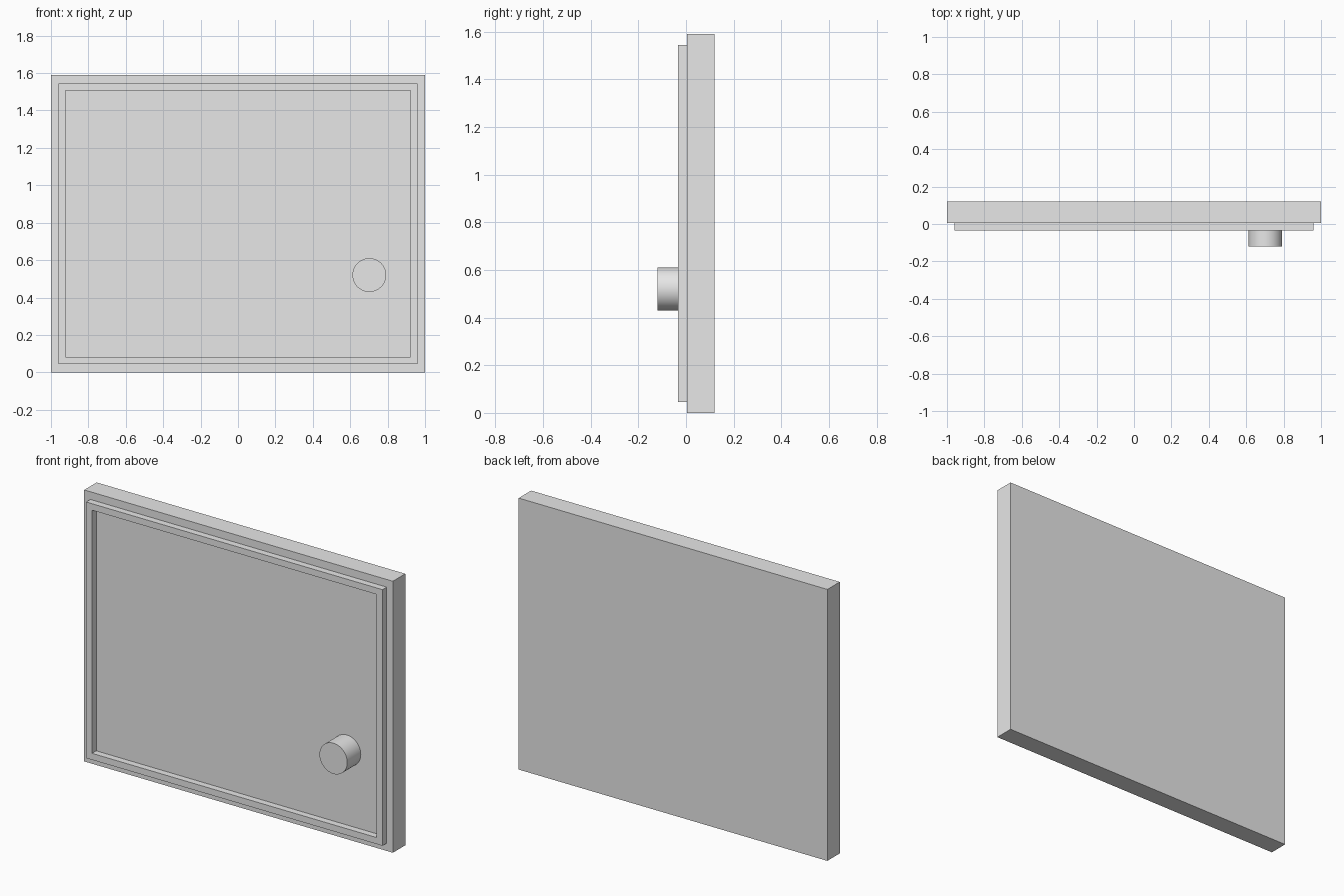
import bpy
import bmesh
import math
from mathutils import Matrix

if "Cube" in bpy.data.objects:
    bpy.data.objects.remove(bpy.data.objects["Cube"], do_unlink=True)

# Single light grey material
grey = bpy.data.materials.new("light_grey")
grey.use_nodes = True
colour = (0.8, 0.8, 0.8, 1)
grey.diffuse_color = colour
grey.node_tree.nodes["Principled BSDF"].inputs["Base Color"].default_value = colour

HEIGHT = 1.59
MID = HEIGHT / 2
FRONT = 0.005  # y of the panel's front face
BACK = 0.12


def finish(name, bm):
    bmesh.ops.recalc_face_normals(bm, faces=bm.faces)
    mesh = bpy.data.meshes.new(name)
    bm.to_mesh(mesh)
    bm.free()
    mesh.materials.append(grey)
    obj = bpy.data.objects.new(name, mesh)
    bpy.context.collection.objects.link(obj)
    return obj


def rectangle(bm, half_x, half_z, y):
    corners = ((-1, -1), (1, -1), (1, 1), (-1, 1))
    return [bm.verts.new((sx * half_x, y, MID + sz * half_z)) for sx, sz in corners]


# Door panel
bm = bmesh.new()
size = Matrix.Diagonal((2, BACK - FRONT, HEIGHT, 1))
place = Matrix.Translation((0, (FRONT + BACK) / 2, MID))
bmesh.ops.create_cube(bm, size=1, matrix=place @ size)
finish("door_panel", bm)

# Raised rim: a mitred ring with a rectangular section
bm = bmesh.new()
outer, inner = (0.96, 0.75), (0.922, 0.712)
rim_front = -0.034
loops = [rectangle(bm, *outer, FRONT), rectangle(bm, *outer, rim_front),
         rectangle(bm, *inner, rim_front), rectangle(bm, *inner, FRONT)]
for k in range(4):
    a, b = loops[k], loops[(k + 1) % 4]
    for i in range(4):
        j = (i + 1) % 4
        bm.faces.new((a[i], a[j], b[j], b[i]))
finish("raised_rim", bm)

# Round knob
bm = bmesh.new()
knob_front = -0.12
place = Matrix.Translation((0.702, (knob_front + FRONT) / 2, 0.52))
bmesh.ops.create_cone(bm, cap_ends=True, segments=64, radius1=0.09, radius2=0.09,
                      depth=FRONT - knob_front,
                      matrix=place @ Matrix.Rotation(math.pi / 2, 4, "X"))
knob = finish("knob", bm)
bpy.ops.object.select_all(action="DESELECT")
knob.select_set(True)
bpy.context.view_layer.objects.active = knob
bpy.ops.object.shade_smooth_by_angle(angle=math.radians(40))
